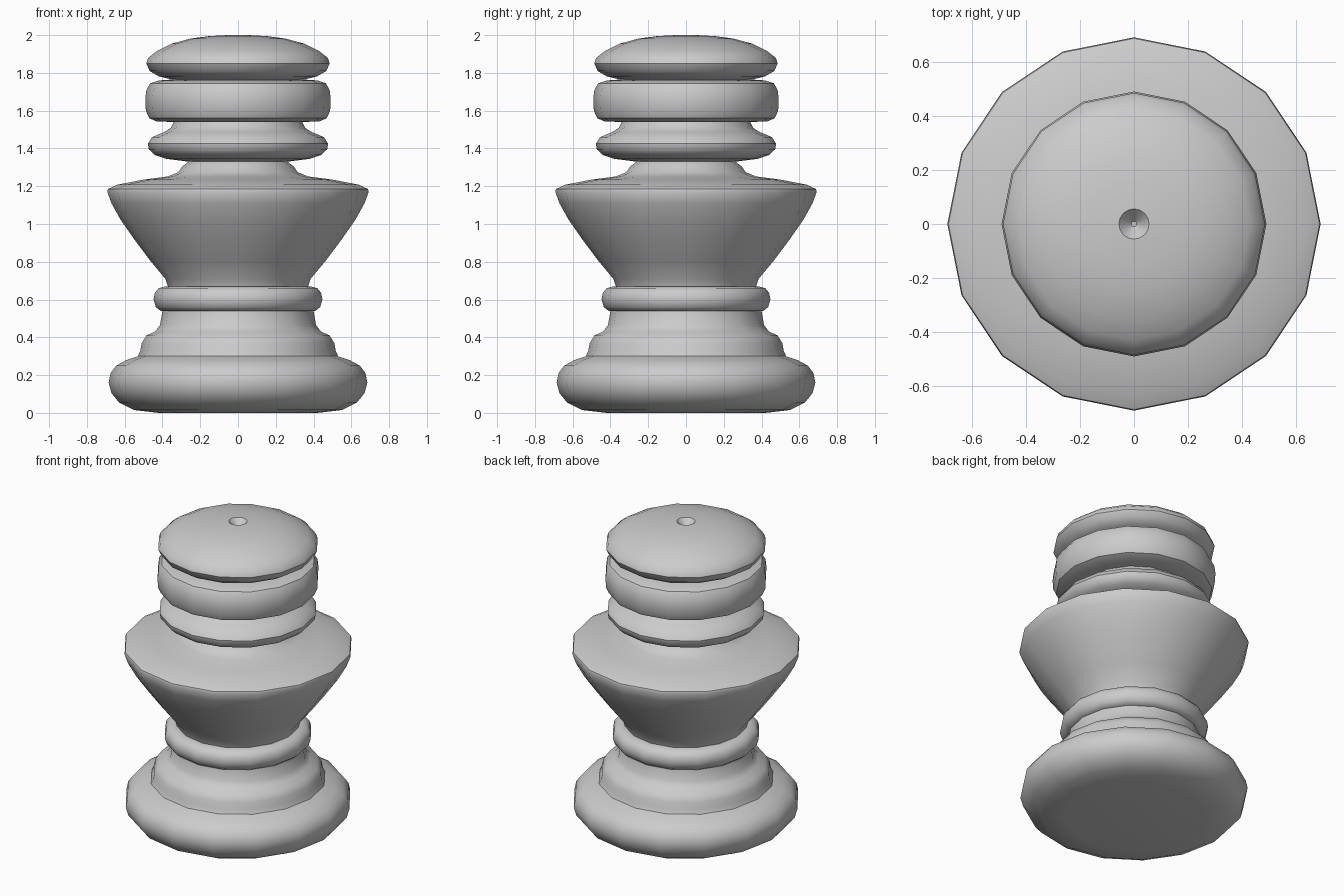
import bpy, bmesh, math

cube = bpy.data.objects.get("Cube")
if cube:
    bpy.data.objects.remove(cube, do_unlink=True)

SIDES = 16

grey = bpy.data.materials.new("plain grey")
grey.use_nodes = True
colour = (0.6, 0.6, 0.6, 1)
grey.diffuse_color = colour
grey.node_tree.nodes["Principled BSDF"].inputs["Base Color"].default_value = colour


def turn(name, profile):
    """Turn a (radius, height) profile, listed bottom to top, around z."""
    bm = bmesh.new()
    verts = [bm.verts.new((r, 0, z)) for r, z in profile]
    edges = [bm.edges.new(pair) for pair in zip(verts, verts[1:])]
    bmesh.ops.spin(bm, geom=verts + edges, cent=(0, 0, 0), axis=(0, 0, 1),
                   angle=math.tau, steps=SIDES, use_merge=False)
    bmesh.ops.remove_doubles(bm, verts=bm.verts, dist=0.0005)
    bmesh.ops.recalc_face_normals(bm, faces=bm.faces)
    # An open shell has no inside, so point it away from the axis
    if sum(f.normal.dot((f.calc_center_median().x, f.calc_center_median().y, 0))
           * f.calc_area() for f in bm.faces) < 0:
        bmesh.ops.reverse_faces(bm, faces=bm.faces)
    mesh = bpy.data.meshes.new(name)
    bm.to_mesh(mesh)
    bm.free()
    mesh.materials.append(grey)
    obj = bpy.data.objects.new(name, mesh)
    bpy.context.collection.objects.link(obj)
    bpy.ops.object.select_all(action="DESELECT")
    obj.select_set(True)
    bpy.context.view_layer.objects.active = obj
    bpy.ops.object.shade_smooth_by_angle(angle=math.radians(40))


# Wide rounded foot with a step and a waist
turn("foot", [(0, 0), (.42, 0), (.55, .015), (.63, .055), (.67, .105), (.685, .16),
              (.675, .21), (.645, .25), (.59, .28), (.53, .3), (.517, .33),
              (.51, .37), (.485, .41), (.44, .43), (.413, .465), (.4, .54)])

# Ring below the bowl
turn("lower_ring", [(.36, .535), (.41, .54), (.435, .56), (.447, .6), (.44, .635),
                    (.42, .66), (.385, .67), (.34, .67)])

# Flaring bowl and its shoulder
turn("bowl", [(.37, .665), (.385, .71), (.46, .8), (.55, .92), (.62, 1.02),
              (.67, 1.11), (.692, 1.17), (.688, 1.185), (.64, 1.208), (.5, 1.235),
              (.37, 1.252), (.315, 1.275), (.295, 1.305), (.262, 1.33)])

# Three stacked rings forming the head
turn("neck_ring", [(.262, 1.33), (.38, 1.345), (.44, 1.365), (.472, 1.395),
                   (.477, 1.425), (.455, 1.46), (.39, 1.487), (.355, 1.51),
                   (.34, 1.54)])
turn("middle_ring", [(.34, 1.54), (.43, 1.543), (.47, 1.56), (.488, 1.6),
                     (.491, 1.66), (.485, 1.71), (.465, 1.745), (.42, 1.76),
                     (.35, 1.765)])

# Domed cap with a small conical dimple
turn("cap", [(.35, 1.765), (.42, 1.782), (.467, 1.81), (.486, 1.85), (.475, 1.88),
             (.43, 1.915), (.35, 1.955), (.25, 1.982), (.15, 1.995), (.056, 2),
             (.01, 1.95), (0, 1.95)])
